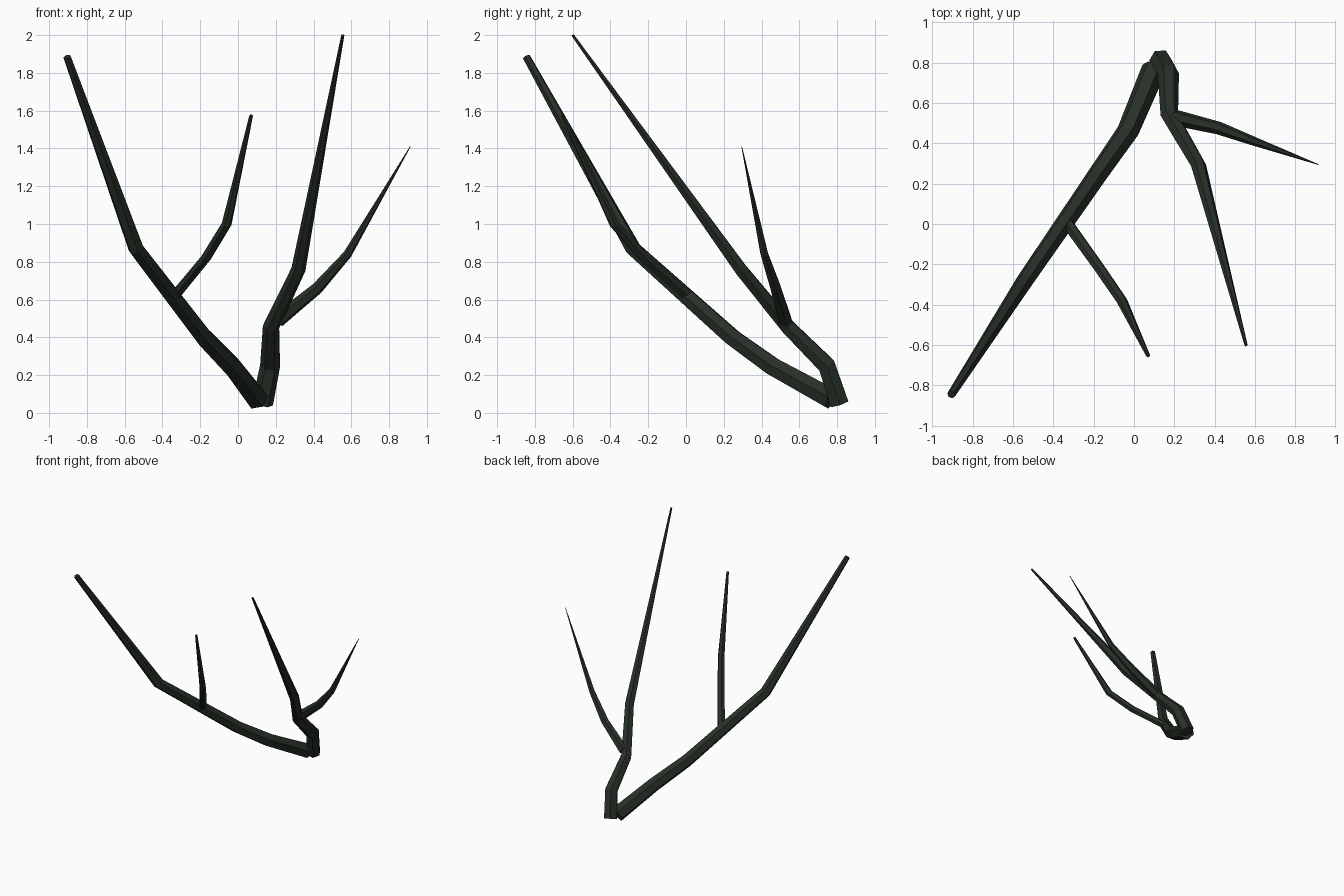
import bpy, bmesh, math
from mathutils import Vector

cube = bpy.data.objects.get("Cube")
if cube:
    bpy.data.objects.remove(cube, do_unlink=True)

SIDES = 6

bark = bpy.data.materials.new("dark_green_bark")
bark.use_nodes = True
colour = (0.02, 0.029, 0.02, 1)
bark.diffuse_color = colour
bsdf = next(n for n in bark.node_tree.nodes if n.type == 'BSDF_PRINCIPLED')
bsdf.inputs["Base Color"].default_value = colour
bsdf.inputs["Roughness"].default_value = 0.9


def branch(name, path):
    """Tapered faceted tube through (x, y, z, radius) points."""
    pts = [Vector(p[:3]) for p in path]
    bm = bmesh.new()
    rings = []
    side = Vector((1, 0, 0))
    for i, p in enumerate(pts):
        before = (p - pts[i - 1]).normalized() if i else Vector()
        after = (pts[i + 1] - p).normalized() if i < len(pts) - 1 else Vector()
        along = (before + after).normalized()
        side = (side - along * side.dot(along)).normalized()
        other = along.cross(side)
        ring = []
        for k in range(SIDES):
            a = math.tau * k / SIDES
            ring.append(bm.verts.new(p + path[i][3] * (side * math.cos(a) + other * math.sin(a))))
        rings.append(ring)
    for low, high in zip(rings, rings[1:]):
        for k in range(SIDES):
            n = (k + 1) % SIDES
            bm.faces.new((low[k], low[n], high[n], high[k]))
    bm.faces.new(rings[0][::-1])
    bm.faces.new(rings[-1])
    mesh = bpy.data.meshes.new(name)
    bm.to_mesh(mesh)
    bm.free()
    mesh.materials.append(bark)
    obj = bpy.data.objects.new(name, mesh)
    bpy.context.collection.objects.link(obj)
    return obj


# Two main limbs that meet at the base
branch("right_limb", [(0.1, 0.77, 0.075, 0.062), (-0.03, 0.46, 0.245, 0.055),
                      (-0.18, 0.245, 0.4, 0.05), (-0.54, -0.28, 0.87, 0.043),
                      (-0.905, -0.845, 1.885, 0.021)])
branch("left_limb", [(0.13, 0.812, 0.05, 0.056), (0.17, 0.745, 0.25, 0.053),
                     (0.175, 0.54, 0.455, 0.044), (0.32, 0.29, 0.76, 0.038),
                     (0.555, -0.6, 2.0, 0.008)])

# Side twigs growing out of the limbs
branch("right_twig", [(-0.335, 0.01, 0.62, 0.03), (-0.17, -0.22, 0.82, 0.028),
                      (-0.06, -0.38, 1.0, 0.027), (0.07, -0.652, 1.575, 0.01)])
branch("left_twig", [(0.21, 0.525, 0.49, 0.04), (0.42, 0.475, 0.66, 0.032),
                     (0.58, 0.415, 0.84, 0.023), (0.912, 0.295, 1.41, 0.002)])
